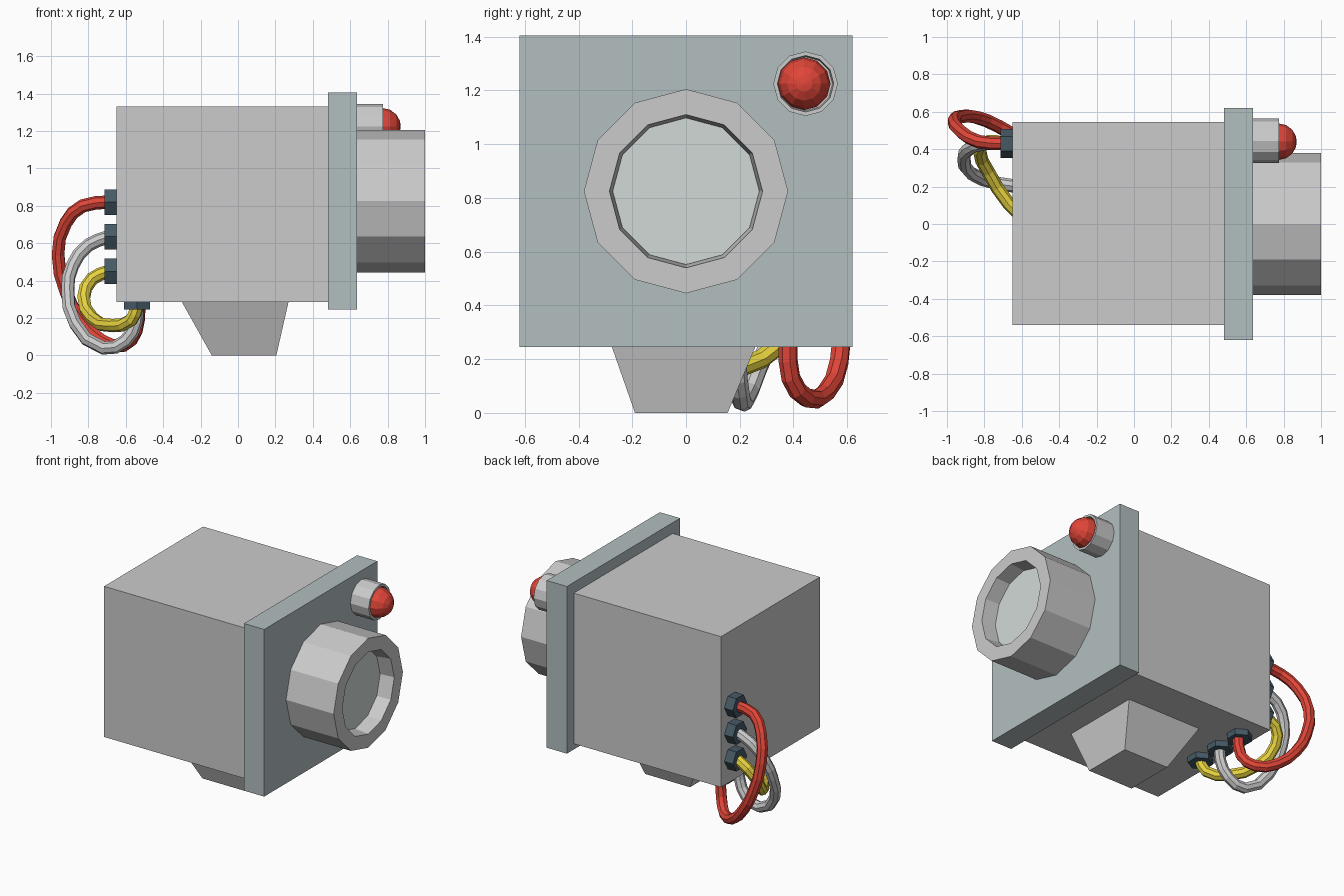
import bpy, bmesh, math
from mathutils import Matrix, Vector

if "Cube" in bpy.data.objects:
    bpy.data.objects.remove(bpy.data.objects["Cube"])


def material(name, rgb):
    m = bpy.data.materials.new(name)
    m.diffuse_color = (*rgb, 1)
    m.use_nodes = True
    m.node_tree.nodes["Principled BSDF"].inputs["Base Color"].default_value = m.diffuse_color
    return m


RED = material("red", (0.75, 0.06, 0.04))
YELLOW = material("yellow", (0.8, 0.65, 0.05))
SILVER = material("silver", (0.55, 0.55, 0.55))
SLATE = material("slate", (0.06, 0.1, 0.13))
PLATE = material("plate_grey", (0.45, 0.52, 0.53))
GLASS = material("glass", (0.65, 0.7, 0.68))


def finish(name, bm, mat=None):
    bmesh.ops.recalc_face_normals(bm, faces=bm.faces)
    me = bpy.data.meshes.new(name)
    bm.to_mesh(me)
    bm.free()
    ob = bpy.data.objects.new(name, me)
    bpy.context.collection.objects.link(ob)
    if mat:
        me.materials.append(mat)
    return ob


def frustum(name, low, high, mat=None):
    """Four-sided block; low and high are (x0, x1, y0, y1, z)."""
    bm = bmesh.new()
    rings = []
    for x0, x1, y0, y1, z in (low, high):
        rings.append([bm.verts.new(p) for p in
                      ((x0, y0, z), (x1, y0, z), (x1, y1, z), (x0, y1, z))])
    a, b = rings
    bm.faces.new(a)
    bm.faces.new(b)
    for i in range(4):
        j = (i + 1) % 4
        bm.faces.new((a[i], a[j], b[j], b[i]))
    return finish(name, bm, mat)


def lathe(name, profile, sides, centre, along_x=True, mat=None):
    """Capped flat-sided turning from (distance along axis, radius) pairs."""
    bm = bmesh.new()
    rings = []
    for h, r in profile:
        ring = []
        for i in range(sides):
            a = math.pi / 2 + math.tau * i / sides
            ring.append(bm.verts.new((r * math.cos(a), r * math.sin(a), h)))
        rings.append(ring)
    for a, b in zip(rings, rings[1:]):
        for i in range(sides):
            j = (i + 1) % sides
            bm.faces.new((a[i], a[j], b[j], b[i]))
    bm.faces.new(rings[0])
    bm.faces.new(rings[-1])
    if along_x:
        bm.transform(Matrix.Rotation(math.pi / 2, 4, 'Y'))
    bm.transform(Matrix.Translation(Vector(centre)))
    return finish(name, bm, mat)


def wire(name, points, mat):
    cu = bpy.data.curves.new(name, 'CURVE')
    cu.dimensions = '3D'
    cu.bevel_depth = 0.036
    cu.bevel_resolution = 2
    cu.resolution_u = 2
    sp = cu.splines.new('BEZIER')
    sp.bezier_points.add(len(points) - 1)
    for bp, p in zip(sp.bezier_points, points):
        bp.co = p
        bp.handle_left_type = bp.handle_right_type = 'AUTO'
    sp.use_smooth = False
    cu.materials.append(mat)
    ob = bpy.data.objects.new(name, cu)
    bpy.context.collection.objects.link(ob)


# Housing, front plate and tapered foot
frustum("housing", (-0.65, 0.48, -0.54, 0.545, 0.285), (-0.65, 0.48, -0.54, 0.545, 1.33))
frustum("face_plate", (0.48, 0.635, -0.62, 0.62, 0.245), (0.48, 0.635, -0.62, 0.62, 1.405), PLATE)
frustum("foot", (-0.14, 0.205, -0.19, 0.155, 0), (-0.30, 0.27, -0.29, 0.275, 0.286))

# Lens barrel with recessed glass
lathe("lens_barrel", [(0.63, 0.38), (1.0, 0.38), (1.0, 0.285), (0.88, 0.272)], 12, (0, 0, 0.825))
lathe("lens_glass", [(0.87, 0.273), (0.90, 0.273)], 12, (0, 0, 0.825), mat=GLASS)

# Indicator lamp: collar and dome
lathe("lamp_collar", [(0.63, 0.12), (0.775, 0.12), (0.775, 0.105), (0.74, 0.1)], 12,
      (0, 0.445, 1.225), mat=SILVER)
dome = [(0.74, 0.098)] + [(0.772 + 0.098 * math.sin(t), 0.098 * math.cos(t))
                          for t in (math.radians(a) for a in (0, 25, 50, 72, 88))]
lathe("lamp_dome", dome, 12, (0, 0.44, 1.225), mat=RED)

# Hexagonal sockets on the back and underside
for i, (z, y) in enumerate(((0.82, 0.38), (0.635, 0.19), (0.45, 0.0))):
    lathe(f"back_socket_{i + 1}", [(-0.715, 0.078), (-0.64, 0.078)], 6, (0, 0.43, z), mat=SLATE)
    lathe(f"under_socket_{i + 1}", [(0.245, 0.08), (0.29, 0.08)], 6, (-0.54, y, 0),
          along_x=False, mat=SLATE)

# Looping cables
wire("red_cable", [(-0.69, 0.43, 0.82), (-0.83, 0.44, 0.80), (-0.92, 0.49, 0.71),
                   (-0.962, 0.55, 0.54), (-0.92, 0.575, 0.34), (-0.84, 0.57, 0.19),
                   (-0.72, 0.52, 0.075), (-0.61, 0.45, 0.055), (-0.545, 0.39, 0.13),
                   (-0.53, 0.38, 0.26)], RED)
wire("silver_cable", [(-0.69, 0.43, 0.635), (-0.80, 0.43, 0.59), (-0.885, 0.40, 0.48),
                      (-0.91, 0.35, 0.35), (-0.87, 0.27, 0.17), (-0.72, 0.215, 0.04),
                      (-0.60, 0.20, 0.08), (-0.545, 0.19, 0.18), (-0.54, 0.19, 0.26)], SILVER)
wire("yellow_cable", [(-0.69, 0.43, 0.45), (-0.78, 0.44, 0.41), (-0.825, 0.39, 0.31),
                      (-0.78, 0.28, 0.20), (-0.67, 0.11, 0.16), (-0.57, 0.02, 0.19),
                      (-0.54, 0.0, 0.26)], YELLOW)
